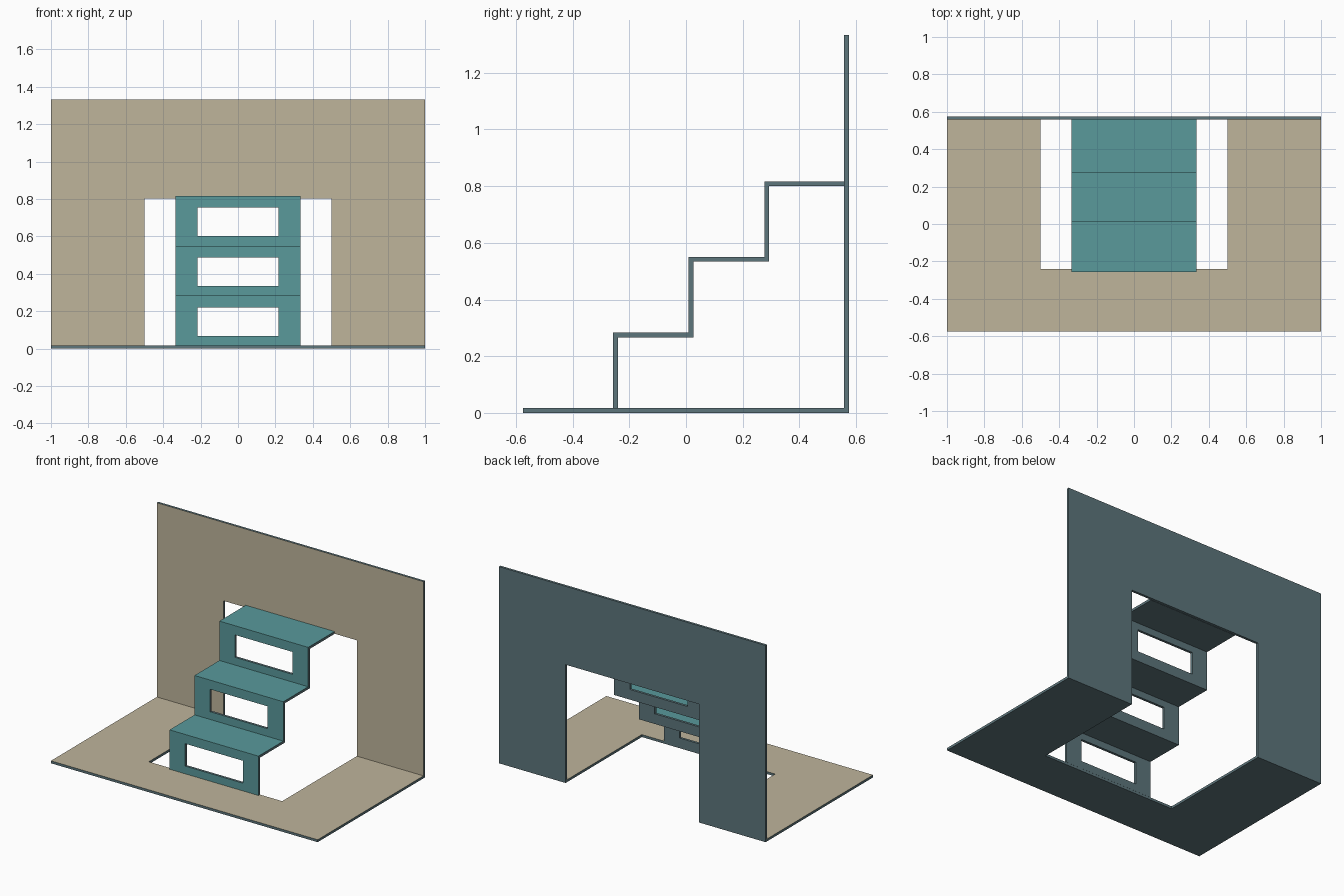
import bpy, bmesh
from mathutils import Vector

if "Cube" in bpy.data.objects:
    bpy.data.objects.remove(bpy.data.objects["Cube"])

T = 0.0167            # sheet thickness
STEP = 0.2667         # rise and run of each step
HALF_D = 0.575        # half depth of the card
HEIGHT = 1.333


def material(name, rgb):
    m = bpy.data.materials.new(name)
    m.diffuse_color = (*rgb, 1)
    m.use_nodes = True
    m.node_tree.nodes["Principled BSDF"].inputs["Base Color"].default_value = m.diffuse_color
    return m


tan = material("tan_paper", (0.52, 0.46, 0.33))
teal = material("teal_paper", (0.10, 0.32, 0.33))
slate = material("slate_backing", (0.11, 0.18, 0.20))


def extrude_profile(name, profile, half_width):
    """Sweep a closed (y, z) profile along x, centred on x = 0."""
    bm = bmesh.new()
    face = bm.faces.new([bm.verts.new((-half_width, y, z)) for y, z in profile])
    new = bmesh.ops.extrude_face_region(bm, geom=[face])["geom"]
    bmesh.ops.translate(bm, vec=(2 * half_width, 0, 0),
                        verts=[v for v in new if isinstance(v, bmesh.types.BMVert)])
    bmesh.ops.recalc_face_normals(bm, faces=bm.faces)
    me = bpy.data.meshes.new(name)
    bm.to_mesh(me)
    bm.free()
    ob = bpy.data.objects.new(name, me)
    bpy.context.collection.objects.link(ob)
    return ob


def cut_box(ob, half_width, y0, y1, z0, z1):
    """Cut a box-shaped opening through the sheet."""
    box = extrude_profile("cutter", [(y0, z0), (y1, z0), (y1, z1), (y0, z1)], half_width)
    mod = ob.modifiers.new("opening", "BOOLEAN")
    mod.operation, mod.solver, mod.object = "DIFFERENCE", "EXACT", box
    deps = bpy.context.evaluated_depsgraph_get()
    result = bpy.data.meshes.new_from_object(ob.evaluated_get(deps))
    ob.modifiers.clear()
    ob.data = result
    bpy.data.objects.remove(box)


def colour_show_side(ob, paper):
    """Broad faces looking up or forward get the paper colour, the rest the backing."""
    me = ob.data
    me.materials.clear()
    me.materials.append(slate)
    me.materials.append(paper)
    for p in me.polygons:
        pts = [me.vertices[i].co for i in p.vertices]
        dims = sorted(max(c[k] for c in pts) - min(c[k] for c in pts) for k in range(3))
        shows = p.normal.z > 0.5 or p.normal.y < -0.5
        p.material_index = int(shows and dims[1] > 0.03)


# Folded card: floor and back wall with one opening across the fold
inner = HALF_D - T
card = extrude_profile("folded_card", [
    (-HALF_D, 0), (HALF_D, 0), (HALF_D, HEIGHT), (inner, HEIGHT), (inner, T), (-HALF_D, T)], 1.0)
cut_box(card, 0.5, -0.241, HALF_D + 0.1, -0.1, 0.802)
colour_show_side(card, tan)

# Staircase: zigzag strip from floor to back wall
fronts = [-0.257 + i * STEP for i in range(3)]
tops = [0.2835 + i * STEP for i in range(3)]
outer, under = [(fronts[0], T)], [(fronts[0] + T, T)]
for i, top in enumerate(tops):
    nxt = fronts[i + 1] if i < 2 else None
    outer += [(fronts[i], top), (inner if nxt is None else nxt, top)]
    under += [(fronts[i] + T, top - T), (inner if nxt is None else nxt + T, top - T)]
stairs = extrude_profile("staircase", outer + under[::-1], 0.333)

# Window in each riser
for i, y in enumerate(fronts):
    z = 0.069 + i * STEP
    cut_box(stairs, 0.216, y - 0.05, y + 0.05, z, z + 0.152)
colour_show_side(stairs, teal)
